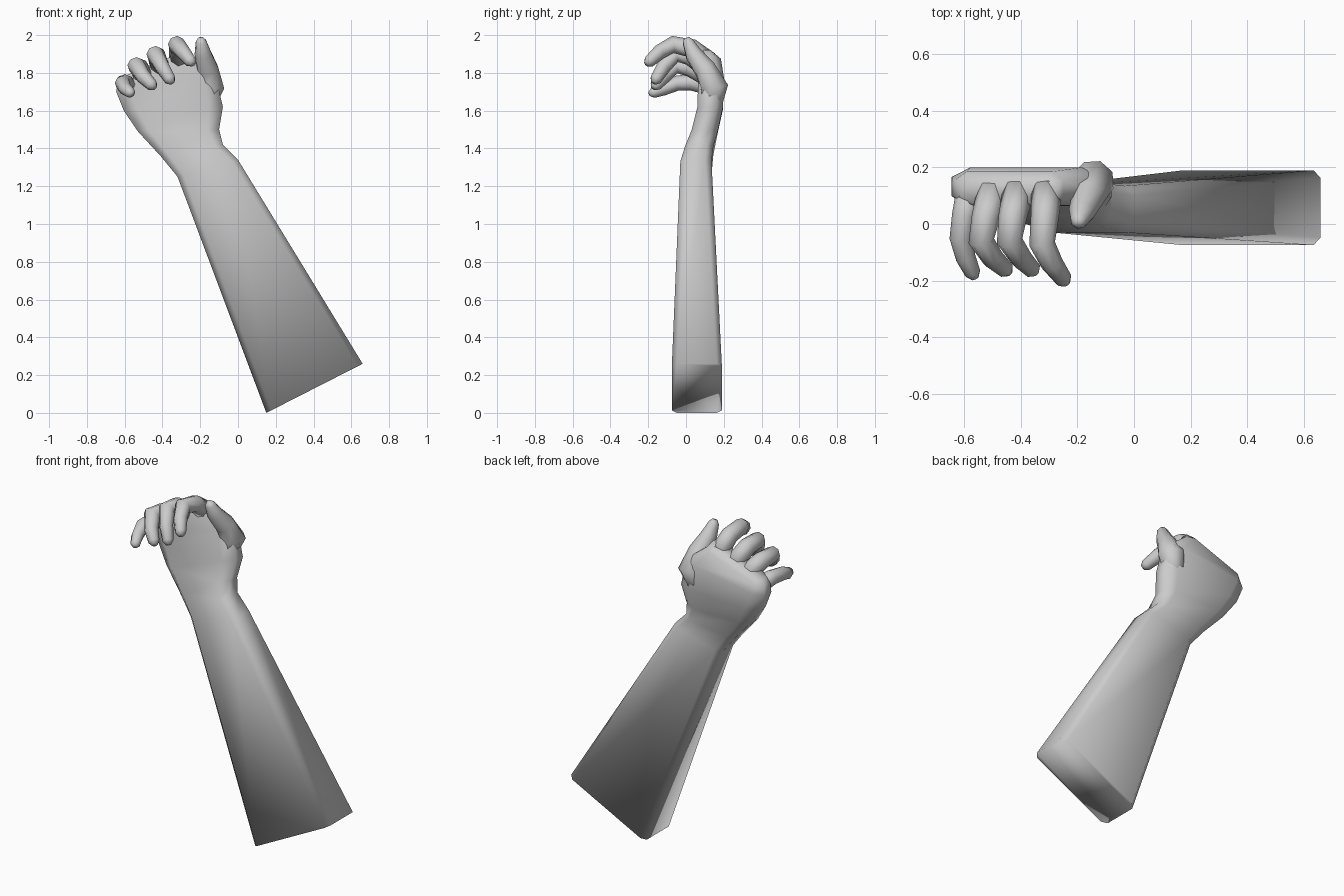
import bpy, bmesh, math
from mathutils import Vector

cube = bpy.data.objects.get("Cube")
if cube:
    bpy.data.objects.remove(cube, do_unlink=True)

# One plain grey for the whole arm
grey = bpy.data.materials.new("plain_grey")
grey.use_nodes = True
colour = (0.6, 0.6, 0.6, 1)
grey.diffuse_color = colour
grey.node_tree.nodes["Principled BSDF"].inputs["Base Color"].default_value = colour


def skin(name, rings):
    """Join equal rings of points into a closed, smooth-shaded body."""
    bm = bmesh.new()
    loops = [[bm.verts.new(p) for p in ring] for ring in rings]
    n = len(loops[0])
    for a, b in zip(loops, loops[1:]):
        for i in range(n):
            j = (i + 1) % n
            bm.faces.new((a[i], a[j], b[j], b[i]))
    bm.faces.new(loops[0][::-1])
    bm.faces.new(loops[-1])
    bmesh.ops.recalc_face_normals(bm, faces=bm.faces)
    mesh = bpy.data.meshes.new(name)
    bm.to_mesh(mesh)
    bm.free()
    mesh.materials.append(grey)
    for face in mesh.polygons:
        face.use_smooth = True
    obj = bpy.data.objects.new(name, mesh)
    bpy.context.collection.objects.link(obj)
    return obj


def section(xl, zl, xr, zr, y0, y1, cu, cv):
    """Chamfered rectangle between a left and a right edge point."""
    u, v = 1 - cu, 1 - cv
    shape = [(1, -v), (1, v), (u, 1), (-u, 1), (-1, v), (-1, -v), (-u, -1), (u, -1)]
    mid = Vector(((xl + xr) / 2, (y0 + y1) / 2, (zl + zr) / 2))
    half = Vector(((xr - xl) / 2, 0, (zr - zl) / 2))
    depth = Vector((0, (y1 - y0) / 2, 0))
    return [mid + half * s + depth * t for s, t in shape]


def digit(name, path, radii, sides=8):
    """Tapered tube along a bent path with a rounded tip."""
    pts = [Vector(p) for p in path]
    tip_dir = (pts[-1] - pts[-2]).normalized()
    pts.append(pts[-1] + tip_dir * radii[-1] * 0.7)
    radii = list(radii) + [radii[-1] * 0.5]
    rings = []
    for i, (p, r) in enumerate(zip(pts, radii)):
        along = (pts[min(i + 1, len(pts) - 1)] - pts[max(i - 1, 0)]).normalized()
        side = (Vector((1, 0, 0.35)) - along * along.dot(Vector((1, 0, 0.35)))).normalized()
        up = along.cross(side)
        angles = [2 * math.pi * (k + 0.5) / sides for k in range(sides)]
        rings.append([p + (side * math.cos(a) + up * math.sin(a)) * r for a in angles])
    return skin(name, rings)


# Forearm, wrist and palm in one continuous body
skin("forearm_and_palm", [section(*s) for s in (
    (0.15, 0.00, 0.66, 0.26, -0.075, 0.19, 0.10, 0.20),
    (-0.32, 1.25, 0.00, 1.34, -0.03, 0.135, 0.20, 0.40),
    (-0.41, 1.36, -0.08, 1.42, -0.005, 0.145, 0.25, 0.45),
    (-0.53, 1.49, -0.10, 1.50, 0.03, 0.17, 0.28, 0.50),
    (-0.605, 1.60, -0.08, 1.62, 0.06, 0.195, 0.28, 0.50),
    (-0.645, 1.70, -0.12, 1.79, 0.065, 0.20, 0.25, 0.50),
    (-0.635, 1.75, -0.25, 1.89, 0.065, 0.185, 0.22, 0.50),
    (-0.61, 1.78, -0.27, 1.92, 0.075, 0.15, 0.22, 0.50),
)])

# Curled fingers
finger_radii = (0.055, 0.05, 0.046, 0.04, 0.032)
fingers = {
    "index_finger": ((-0.31, 0.12, 1.86), (-0.315, 0.03, 1.93), (-0.325, -0.07, 1.95),
                     (-0.29, -0.14, 1.91), (-0.25, -0.195, 1.86)),
    "middle_finger": ((-0.41, 0.12, 1.82), (-0.43, 0.02, 1.89), (-0.44, -0.06, 1.90),
                      (-0.40, -0.12, 1.83), (-0.36, -0.16, 1.765)),
    "ring_finger": ((-0.50, 0.12, 1.78), (-0.525, 0.02, 1.83), (-0.54, -0.06, 1.84),
                    (-0.50, -0.12, 1.78), (-0.455, -0.16, 1.735)),
    "little_finger": ((-0.58, 0.12, 1.73), (-0.60, 0.03, 1.75), (-0.612, -0.05, 1.745),
                      (-0.595, -0.12, 1.715), (-0.57, -0.175, 1.695)),
}
for name, path in fingers.items():
    size = 0.88 if name == "little_finger" else 1.0
    digit(name, path, [r * size for r in finger_radii])

# Thumb rising beside the palm
digit("thumb", ((-0.19, 0.13, 1.58), (-0.145, 0.15, 1.73), (-0.16, 0.10, 1.82),
                (-0.185, 0.04, 1.90), (-0.195, 0.01, 1.965)),
      (0.05, 0.077, 0.06, 0.047, 0.03))
